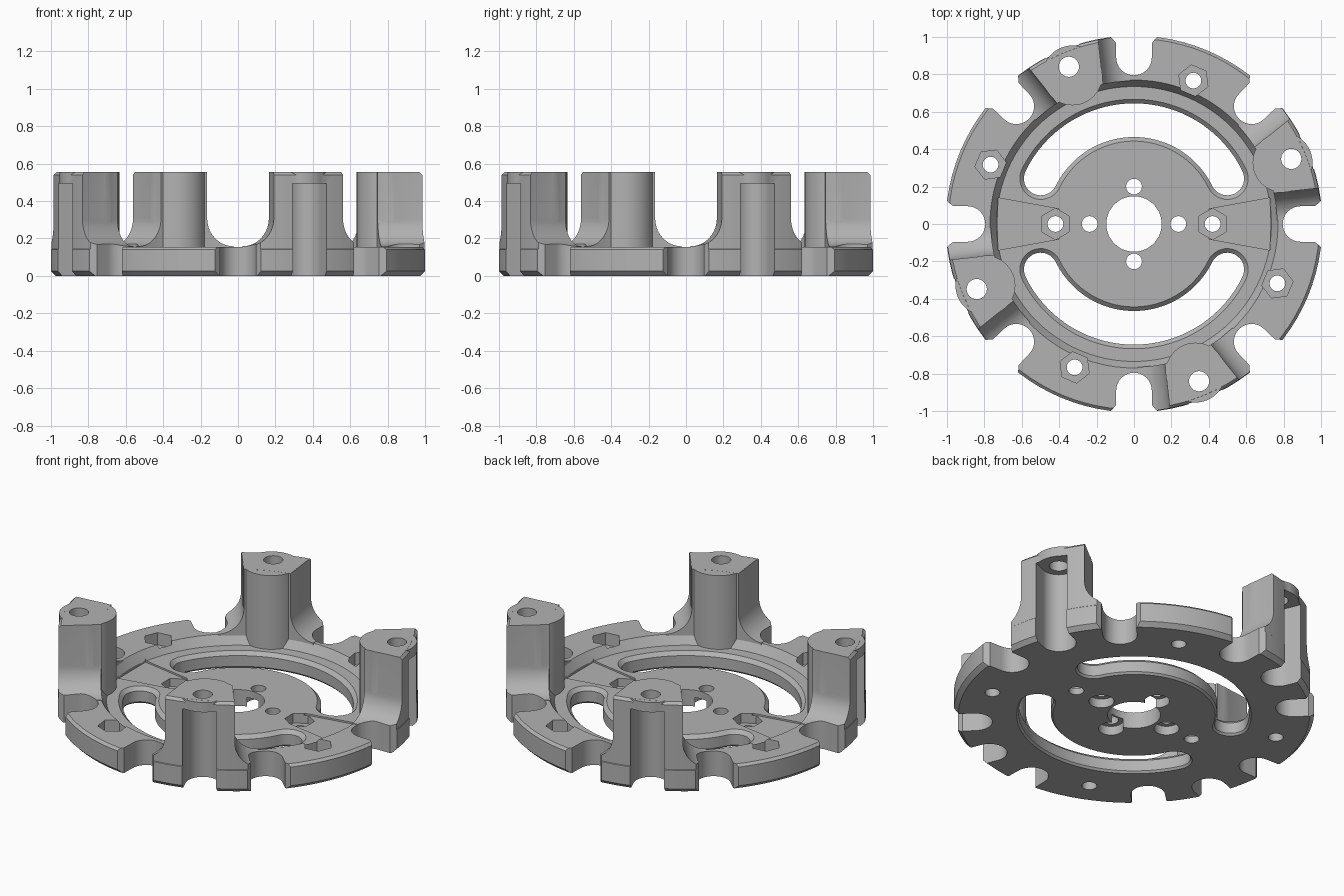
import bpy, bmesh
from math import sin, cos, radians
from mathutils import Matrix, Vector

if "Cube" in bpy.data.objects:
    bpy.data.objects.remove(bpy.data.objects["Cube"])

R = 1.007        # rim radius
RIM = 0.155      # rim height
FLOOR = 0.10     # height of the recessed web
TOP = 0.555      # pillar height
SEG = 96

grey = bpy.data.materials.new("machined_grey")
grey.use_nodes = True
grey.diffuse_color = (0.45, 0.45, 0.45, 1)
grey.node_tree.nodes["Principled BSDF"].inputs["Base Color"].default_value = (0.45, 0.45, 0.45, 1)


def arc(cx, cy, r, a0, a1, n):
    steps = [radians(a0 + (a1 - a0) * i / n) for i in range(n + 1)]
    return [(cx + r * cos(a), cy + r * sin(a)) for a in steps]


def circle(r, n=SEG, cx=0, turn=0):
    return arc(cx, 0, r, turn, turn + 360, n)[:-1]


def flat(outline, z):
    return [(x, y, z) for x, y in outline]


def loft(name, layers, angle=0):
    """Closed solid through matching rings of points, turned about z."""
    turn = Matrix.Rotation(radians(angle), 3, 'Z')
    bm = bmesh.new()
    rings = [[bm.verts.new(turn @ Vector(p)) for p in ring] for ring in layers]
    n = len(rings[0])
    for low, high in zip(rings, rings[1:]):
        for i in range(n):
            j = (i + 1) % n
            bm.faces.new((low[i], low[j], high[j], high[i]))
    bm.faces.new(rings[0][::-1])
    bm.faces.new(rings[-1])
    bmesh.ops.recalc_face_normals(bm, faces=bm.faces)
    mesh = bpy.data.meshes.new(name)
    bm.to_mesh(mesh)
    bm.free()
    mesh.materials.append(grey)
    obj = bpy.data.objects.new(name, mesh)
    bpy.context.collection.objects.link(obj)
    return obj


def prism(name, outline, z0, z1, angle=0):
    return loft(name, [flat(outline, z0), flat(outline, z1)], angle)


def combine(target, tool, op='DIFFERENCE'):
    mod = target.modifiers.new(op, 'BOOLEAN')
    mod.operation, mod.object, mod.solver = op, tool, 'EXACT'
    bpy.context.view_layer.objects.active = target
    bpy.ops.object.modifier_apply(modifier=mod.name)
    bpy.data.objects.remove(tool)


# Base disc with chamfered rim and dished middle
frame = loft("wheel_frame", [flat(circle(R - 0.025), 0), flat(circle(R), 0.025),
                             flat(circle(R), RIM - 0.015), flat(circle(R - 0.015), RIM)])
combine(frame, loft("recess_cutter", [flat(circle(0.735), FLOOR), flat(circle(0.77), RIM),
                                      flat(circle(0.78), RIM + 0.05)]))


# Pillars: tapered block with flared feet, and a round boss on the inside
def pillar_section(u, w, f=0.15):
    foot = RIM + 0.003
    half = [(w + f, 0.03)] + arc(w + f, foot + f, f, 270, 180, 12) + [(w, TOP + 0.05)]
    return [(u, v, z) for v, z in half] + [(u, -v, z) for v, z in reversed(half)]


for k in range(4):
    angle = 22.5 + 90 * k
    pillar = loft("pillar", [pillar_section(0.70, 0.118), pillar_section(1.06, 0.222)], angle)
    rp = R - 0.003
    combine(pillar, loft("envelope", [flat(circle(rp), -0.1), flat(circle(rp), TOP - 0.015),
                                      flat(circle(rp - 0.015), TOP)]), 'INTERSECT')
    combine(pillar, prism("inner_cutter", circle(0.765), -0.2, 1))
    combine(pillar, prism("boss", circle(0.16, 48, 0.86), 0.05, TOP - 0.0005, angle), 'UNION')
    combine(frame, pillar, 'UNION')

# Outward-open screw channel and bolt hole in each pillar
channel = arc(0.91, 0, 0.0975, 90, 270, 20) + [(1.2, -0.0975), (1.2, 0.0975)]
for k in range(4):
    angle = 22.5 + 90 * k
    combine(frame, prism("channel_cutter", channel, -0.1, 0.495, angle))
    combine(frame, prism("bolt_cutter", circle(0.054, 32, 0.91), 0.4, 0.7, angle))

# Eight rounded rim notches with flared mouths
notch = [(1.2, 0.30), (0.97, 0.097)] + arc(0.89, 0, 0.095, 90, 270, 20) + [(0.97, -0.097), (1.2, -0.30)]
for k in range(8):
    combine(frame, prism("notch_cutter", notch, -0.1, 0.8, 45 * k))


# Two curved windows with chamfered edges
def window(h, mid=0.555, a=26):
    c, s = mid * cos(radians(a)), mid * sin(radians(a))
    return (arc(0, 0, mid + h, a, 180 - a, 48) + arc(-c, s, h, 180 - a, 360 - a, 16)[1:]
            + arc(0, 0, mid - h, 180 - a, a, 48)[1:] + arc(c, s, h, 180 + a, 360 + a, 16)[1:-1])


for angle in (0, 180):
    combine(frame, loft("window_cutter", [
        flat(window(0.11), -0.01), flat(window(0.09), 0.012), flat(window(0.09), FLOOR - 0.022),
        flat(window(0.112), FLOOR), flat(window(0.132), FLOOR + 0.02)], angle))

# Shallow tapered channels along the two spokes
spoke = [(0.40, -0.08), (0.728, -0.14), (0.728, 0.14), (0.40, 0.08)]
for angle in (0, 180):
    combine(frame, prism("spoke_cutter", spoke, FLOOR - 0.01, FLOOR + 0.1, angle))

# Nut pockets with through holes, on the rim and on the spokes
nuts = [(0.83, 67.5 + 90 * k, 0.08) for k in range(4)] + [(0.42, 0, 0.04), (0.42, 180, 0.04)]
for r, angle, depth in nuts:
    combine(frame, prism("nut_cutter", circle(0.084, 6, r, 30), depth, 0.3, angle))
    combine(frame, prism("hole_cutter", circle(0.042, 32, r), -0.1, 0.3, angle))

# Hub bore and its four screw holes, counterbored from below
combine(frame, prism("bore_cutter", circle(0.148, 64), -0.1, 0.3))
for k in range(4):
    r = 0.2 if k % 2 else 0.237
    combine(frame, prism("screw_cutter", circle(0.042, 32, r), -0.1, 0.3, 90 * k))
    combine(frame, prism("counterbore_cutter", circle(0.07, 32, r), -0.1, 0.055, 90 * k))

# Smooth curves, sharp edges
bpy.ops.object.select_all(action='DESELECT')
frame.select_set(True)
bpy.context.view_layer.objects.active = frame
bpy.ops.object.shade_smooth_by_angle(angle=radians(28))
